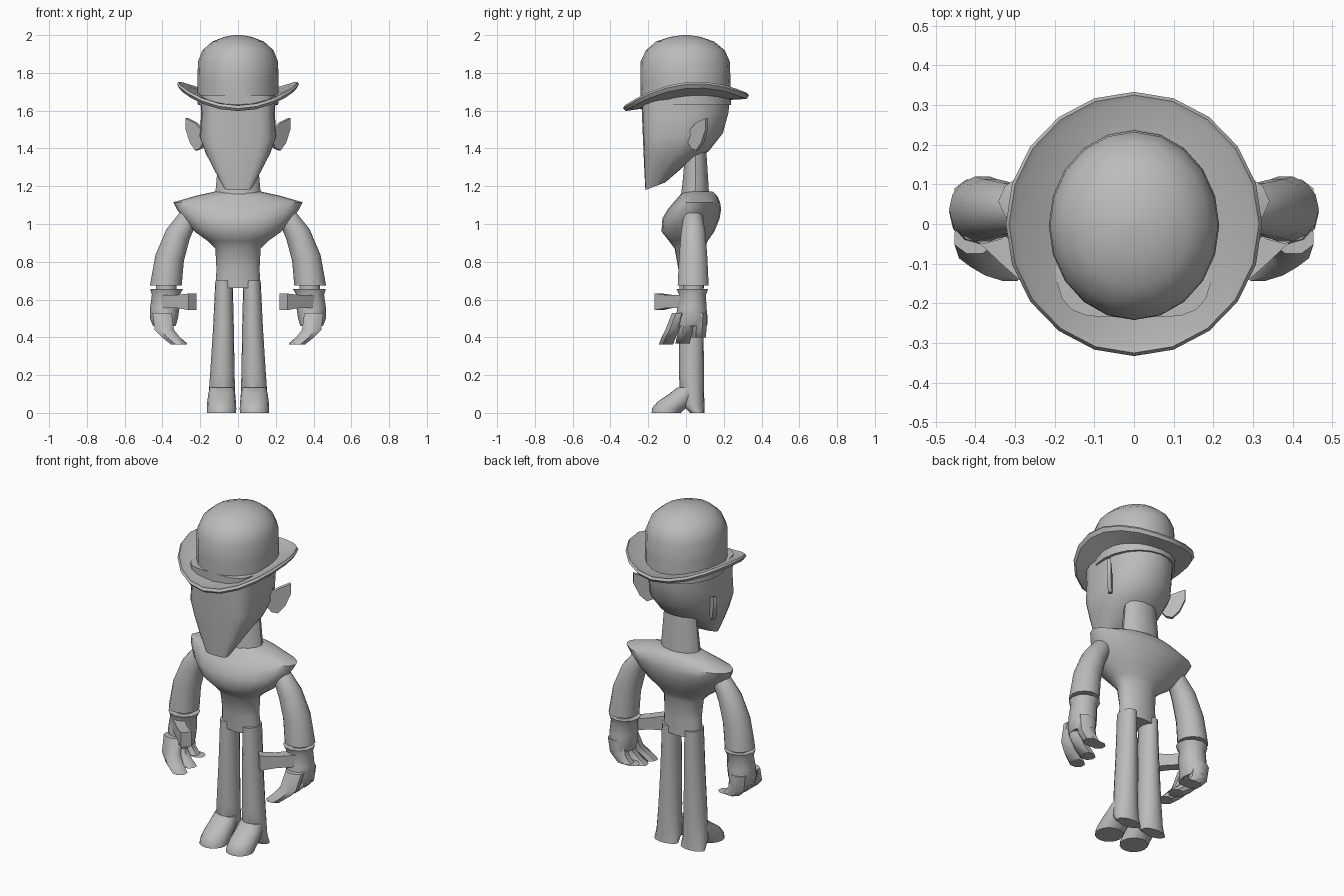
import bpy, bmesh, math
from mathutils import Vector

if "Cube" in bpy.data.objects:
    bpy.data.objects.remove(bpy.data.objects["Cube"])

GREY = (0.5, 0.5, 0.5, 1)
mat = bpy.data.materials.new("plain grey")
mat.use_nodes = True
mat.diffuse_color = GREY
mat.node_tree.nodes["Principled BSDF"].inputs["Base Color"].default_value = GREY


def finish(name, bm, angle=40):
    bmesh.ops.recalc_face_normals(bm, faces=bm.faces)
    mesh = bpy.data.meshes.new(name)
    bm.to_mesh(mesh)
    bm.free()
    mesh.materials.append(mat)
    ob = bpy.data.objects.new(name, mesh)
    bpy.context.collection.objects.link(ob)
    bpy.ops.object.select_all(action='DESELECT')
    ob.select_set(True)
    bpy.context.view_layer.objects.active = ob
    bpy.ops.object.shade_smooth_by_angle(angle=math.radians(angle))
    return ob


def power(v, e):
    return math.copysign(abs(v) ** e, v)


def loft(name, rings, n=16, front=1.0, phase=0.0, side=1, closed=False, angle=40):
    """Skin rings of (centre, sideways vector, backward vector)."""
    bm = bmesh.new()
    loops = []
    for c, u, v in rings:
        loop = []
        for i in range(n):
            a = 2 * math.pi * (i + phase) / n
            s, k = math.cos(a), math.sin(a)
            if k < -1e-6:
                s, k = power(s, front), power(k, front)
            p = Vector(c) + Vector(u) * s + Vector(v) * k
            loop.append(bm.verts.new((p.x * side, p.y, p.z)))
        loops.append(loop)
    pairs = list(zip(loops, loops[1:]))
    if closed:
        pairs.append((loops[-1], loops[0]))
    else:
        bm.faces.new(loops[0])
        bm.faces.new(loops[-1])
    for a, b in pairs:
        for i in range(n):
            j = (i + 1) % n
            bm.faces.new((a[i], a[j], b[j], b[i]))
    return finish(name, bm, angle)


def ring(z, w, yf, yb, x=0.0, zb=None):
    """Level ring from front yf to back yb; zb tilts its back edge."""
    zb = z if zb is None else zb
    return ((x, (yf + yb) / 2, (z + zb) / 2), (w, 0, 0), (0, (yb - yf) / 2, (zb - z) / 2))


# Hat crown
loft("hat_crown", [
    ring(1.63, .213, -.238, .238), ring(1.75, .215, -.242, .236), ring(1.86, .212, -.241, .232),
    ring(1.92, .188, -.212, .205), ring(1.965, .138, -.16, .15), ring(1.99, .075, -.085, .08),
    ring(2.0, .02, -.02, .02)], n=20, angle=50)

# Hat brim: a closed band, curled up at the sides and tipped down in front
brim = loft("hat_brim", [
    ring(z, r - .01, -r, r) for r, z in
    ((.2, 1.655), (.31, 1.655), (.325, 1.66), (.333, 1.645), (.32, 1.63), (.2, 1.635))],
    n=20, closed=True, angle=30)
for vert in brim.data.vertices:
    vert.co.z += .1 * vert.co.y + .095 * (vert.co.x / .323) ** 2

# Head with a flat face and a slanted jaw
loft("head", [
    ring(1.68, .2, -.237, .232), ring(1.57, .195, -.233, .225, zb=1.59),
    ring(1.45, .204, -.228, .195, zb=1.48), ring(1.36, .17, -.224, .12, zb=1.385),
    ring(1.27, .125, -.22, .0, zb=1.315), ring(1.18, .075, -.215, -.11, zb=1.22)],
    n=20, front=.45, angle=35)
loft("neck", [ring(1.14, .122, -.03, .125), ring(1.22, .115, -.02, .12),
              ring(1.45, .095, 0, .105)], n=14)

# Torso, widening into pointed shoulders
loft("torso", [
    ring(.66, .12, -.035, .095), ring(.76, .114, -.04, .095), ring(.87, .12, -.06, .098),
    ring(.91, .16, -.09, .115), ring(.96, .23, -.13, .15), ring(1.03, .29, -.125, .178),
    ring(1.08, .325, -.095, .186), ring(1.115, .342, -.065, .18), ring(1.15, .22, -.035, .165),
    ring(1.172, .12, -.015, .14)], n=20, angle=45)


def arm_ring(x, z, r, tilt):
    return ((x, .038, z), (r * math.cos(tilt), 0, r * math.sin(tilt)), (0, r, 0))


def bar_ring(x, y, z, w, h):
    """Upright ring across a diagonal bar."""
    return ((x, y, z), (w * .7, -w * .7, 0), (0, 0, h))


for label, side in (("left", 1), ("right", -1)):
    # Legs and shoes
    loft(label + "_leg", [
        ring(.7, .046, -.035, .093, x=.074), ring(.45, .055, -.036, .093, x=.077),
        ring(.2, .065, -.037, .095, x=.083), ring(.05, .073, -.03, .097, x=.086),
        ring(0, .076, .022, .098, x=.087)], side=side)
    loft(label + "_shoe", [
        ring(0, .077, -.182, -.028, x=.087), ring(.025, .078, -.18, .0, x=.087),
        ring(.06, .076, -.15, .05, x=.087), ring(.1, .071, -.09, .07, x=.086),
        ring(.135, .066, -.045, .07, x=.084)], side=side)

    # Arm and wrist
    loft(label + "_arm", [
        arm_ring(.382, .675, .084, 0), arm_ring(.362, .82, .077, .2),
        arm_ring(.318, .945, .067, .42), arm_ring(.262, 1.035, .052, .65),
        arm_ring(.2, 1.07, .04, .9)], n=14, side=side)
    loft(label + "_wrist", [arm_ring(.38, .63, .055, 0), arm_ring(.38, .69, .055, 0)],
         n=12, side=side)

    # Glove: cuff, palm, curled fingers and thumb
    loft(label + "_palm", [
        ring(.657, .087, -.05, .118, x=.378), ring(.625, .074, -.037, .106, x=.382),
        ring(.56, .078, -.045, .108, x=.387), ring(.5, .074, -.055, .115, x=.392),
        ring(.46, .06, -.06, .112, x=.39)], n=12, side=side)
    for number, (y, reach, tip) in enumerate(((-.035, -.07, .362), (.018, -.035, .368), (.075, -.008, .4))):
        loft(f"{label}_finger_{number + 1}", [
            ring(z, w, y + reach * t - .042, y + reach * t + .04, x=x)
            for z, w, t, x in ((.53, .055, 0, .402), (.44, .055, .5, .39),
                               (.4, .052, .8, .355), (tip, .046, 1, .312))],
             n=8, phase=.5, side=side)
    loft(label + "_thumb", [
        bar_ring(.395, .0, .59, .045, .05), bar_ring(.31, -.085, .59, .04, .048),
        bar_ring(.24, -.145, .588, .042, .062)], n=4, phase=.5, side=side, angle=25)

    # Ear: a thin leaf set outward and back
    bm = bmesh.new()
    outline = ((0, 1.43), (.015, 1.5), (.06, 1.535), (.132, 1.56),
               (.132, 1.5), (.1, 1.43), (.06, 1.39), (.025, 1.4))
    face = bm.faces.new([bm.verts.new((side * (.185 + .7 * u), .01 + .7 * u, z)) for u, z in outline])
    back = bmesh.ops.extrude_face_region(bm, geom=[face])
    for v in back["geom"]:
        if isinstance(v, bmesh.types.BMVert):
            v.co += Vector((-side * .015, .015, 0))
    finish(label + "_ear", bm, 30)
